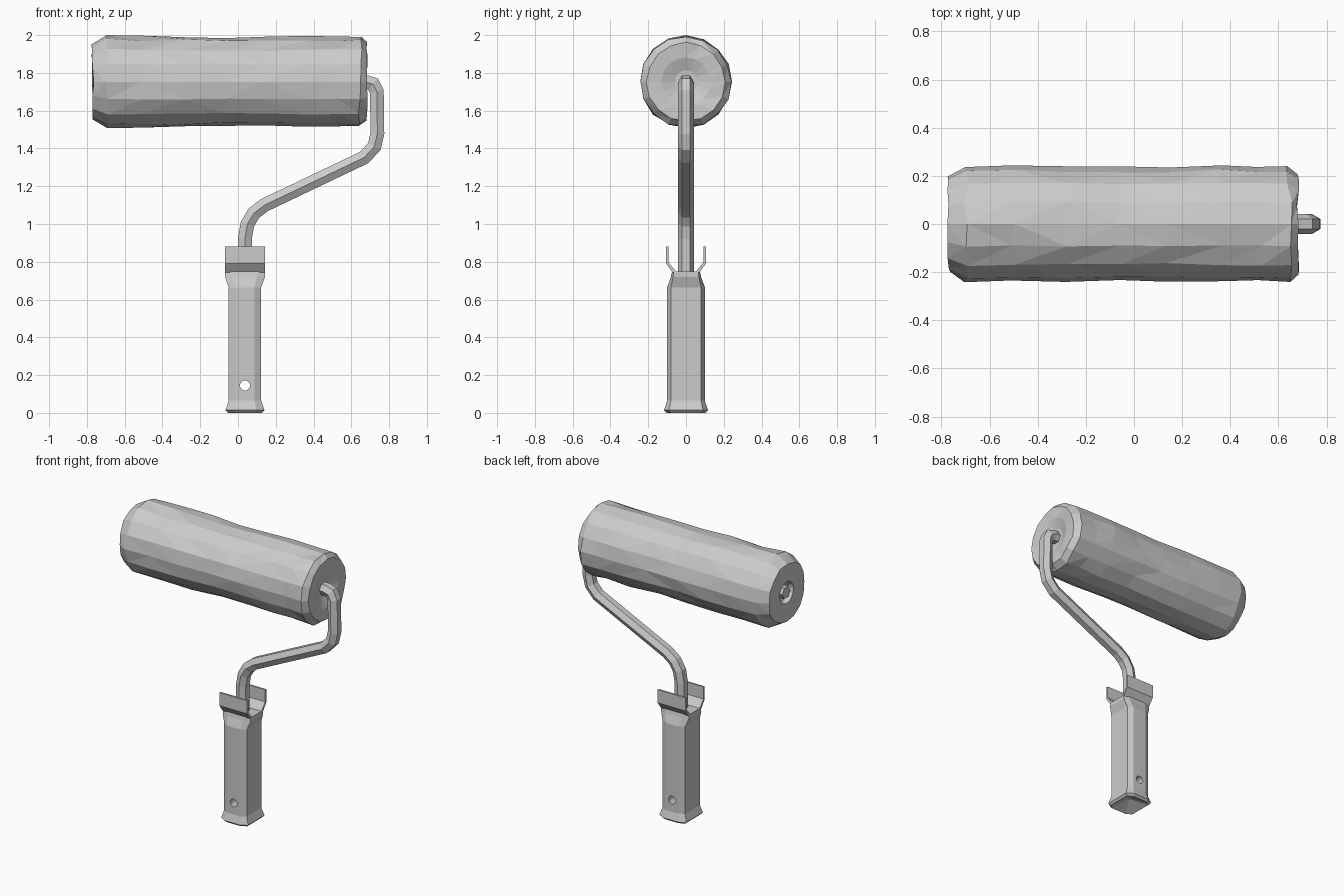
import bpy, bmesh, math, random
from mathutils import Vector

random.seed(4)
if "Cube" in bpy.data.objects:
    bpy.data.objects.remove(bpy.data.objects["Cube"])

grey = bpy.data.materials.new("plain grey")
grey.use_nodes = True
GREY = (0.6, 0.6, 0.6, 1)
grey.diffuse_color = GREY
grey.node_tree.nodes["Principled BSDF"].inputs["Base Color"].default_value = GREY

HANDLE_X = 0.037
AXIS_Z = 1.753


def finish(name, bm):
    """Turn a bmesh into a flat shaded grey object."""
    bmesh.ops.recalc_face_normals(bm, faces=bm.faces)
    mesh = bpy.data.meshes.new(name)
    bm.to_mesh(mesh)
    bm.free()
    mesh.materials.append(grey)
    obj = bpy.data.objects.new(name, mesh)
    bpy.context.collection.objects.link(obj)
    return obj


def loft(name, rings, triangulate=False):
    """Skin a list of equally long point rings and cap both ends."""
    bm = bmesh.new()
    loops = [[bm.verts.new(p) for p in ring] for ring in rings]
    n = len(loops[0])
    for a, b in zip(loops, loops[1:]):
        for i in range(n):
            j = (i + 1) % n
            bm.faces.new((a[i], a[j], b[j], b[i]))
    bm.faces.new(loops[0])
    bm.faces.new(loops[-1])
    if triangulate:
        bmesh.ops.triangulate(bm, faces=[f for f in bm.faces if len(f.verts) == 4])
    return finish(name, bm)


# Fleecy roller: lumpy lathe around x with dished ends
def roller_ring(x, radius, wobble):
    ring = []
    for i in range(16):
        a = math.tau * i / 16
        r = radius + random.uniform(-wobble, wobble)
        dx = random.uniform(-wobble, wobble) * 2
        ring.append((x + dx, r * math.cos(a), AXIS_Z + r * math.sin(a)))
    return ring


left_end = [(-0.73, 0.05, 0), (-0.735, 0.065, 0), (-0.768, 0.075, 0), (-0.77, 0.2, 0.003)]
body = [(-0.695, 0.242), (-0.5, 0.238), (-0.28, 0.24), (-0.06, 0.235),
        (0.14, 0.235), (0.36, 0.24), (0.52, 0.238), (0.645, 0.24)]
right_end = [(0.68, 0.208, 0.003), (0.675, 0.13, 0), (0.65, 0.06, 0)]
profile = left_end + [(x, r, 0.006) for x, r in body] + right_end
loft("roller_sleeve", [roller_ring(*p) for p in profile], triangulate=True)


# Bent hexagonal wire frame, mitred at each bend
path = [(-0.765, AXIS_Z), (0.68, 1.751), (0.715, 1.74), (0.735, 1.70), (0.738, 1.48),
        (0.722, 1.41), (0.668, 1.352), (0.14, 1.10), (0.085, 1.058),
        (0.05, 1.0), (HANDLE_X, 0.925), (HANDLE_X, 0.70)]
points = [Vector((x, 0, z)) for x, z in path]
rings = []
for k, p in enumerate(points):
    before = (p - points[k - 1]).normalized() if k else None
    after = (points[k + 1] - p).normalized() if k + 1 < len(points) else None
    before, after = before or after, after or before
    tangent = (before + after).normalized()
    side = tangent.cross(Vector((0, 1, 0))) / tangent.dot(after)
    rings.append([p + 0.042 * (Vector((0, math.cos(a), 0)) + side * math.sin(a))
                  for a in (math.tau * i / 6 for i in range(6))])
loft("wire_frame", rings)


# Handle grip: chamfered column, flared at both ends, hollowed underneath
def grip_ring(z, hx, hy, cx, cy):
    corner = [(hx, cy), (cx, hy), (-cx, hy), (-hx, cy),
              (-hx, -cy), (-cx, -hy), (cx, -hy), (hx, -cy)]
    return [(HANDLE_X + x, y, z) for x, y in corner]


grip = loft("handle_grip", [grip_ring(*r) for r in (
    (0.045, 0.01, 0.01, 0.005, 0.005),
    (0.0, 0.09, 0.102, 0.052, 0.08),
    (0.014, 0.103, 0.116, 0.06, 0.09),
    (0.065, 0.086, 0.1, 0.051, 0.08),
    (0.665, 0.086, 0.1, 0.051, 0.08),
    (0.72, 0.106, 0.08, 0.062, 0.068),
    (0.748, 0.106, 0.074, 0.07, 0.064))])

# Hanging hole through the grip
bm = bmesh.new()
bmesh.ops.create_cone(bm, cap_ends=True, segments=12, radius1=0.027, radius2=0.027, depth=0.5)
cutter = finish("hole_cutter", bm)
cutter.rotation_euler.x = math.pi / 2
cutter.location = (HANDLE_X, 0, 0.145)
cutter.hide_render = True
cutter.hide_set(True)
cut = grip.modifiers.new("hanging_hole", "BOOLEAN")
cut.object = cutter
cut.solver = "EXACT"

# Two bent prongs on top of the handle, front and back
prong = [(0.045, 0.742), (0.07, 0.742), (0.105, 0.79), (0.105, 0.88),
         (0.092, 0.88), (0.092, 0.797), (0.06, 0.757)]
for name, s in (("front_prong", -1), ("back_prong", 1)):
    loft(name, [[(HANDLE_X + x, s * y, z) for y, z in prong] for x in (-0.106, 0.106)])
